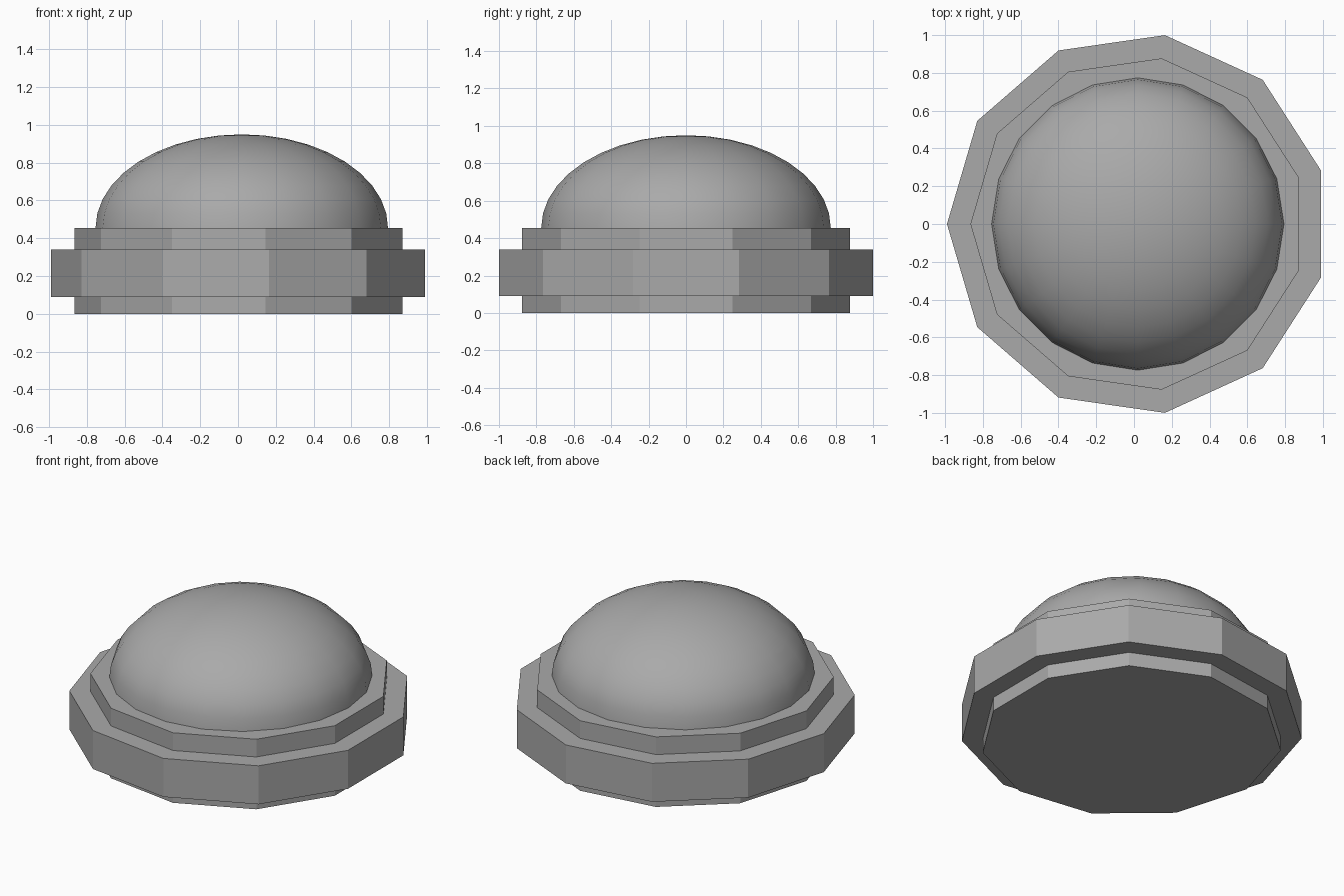
import bpy
import bmesh
import math
from mathutils import Matrix

cube = bpy.data.objects.get("Cube")
if cube:
    bpy.data.objects.remove(cube, do_unlink=True)

CENTRE_X = 0.02
SIDES = 11
BASE_TOP = 0.455

grey = bpy.data.materials.new("plain_grey")
grey.use_nodes = True
colour = (0.4, 0.4, 0.4, 1)
grey.diffuse_color = colour
grey.node_tree.nodes["Principled BSDF"].inputs["Base Color"].default_value = colour


def add_object(name, bm):
    mesh = bpy.data.meshes.new(name)
    bmesh.ops.recalc_face_normals(bm, faces=bm.faces)
    bm.to_mesh(mesh)
    bm.free()
    mesh.materials.append(grey)
    obj = bpy.data.objects.new(name, mesh)
    bpy.context.collection.objects.link(obj)
    return obj


def lathe(name, profile, sides, start):
    """Revolve (radius, height) points; a zero radius closes to a pole."""
    bm = bmesh.new()
    verts = [bm.verts.new((CENTRE_X + r * math.cos(start), r * math.sin(start), z))
             for r, z in profile]
    edges = [bm.edges.new(pair) for pair in zip(verts, verts[1:])]
    bmesh.ops.spin(bm, geom=verts + edges, cent=(CENTRE_X, 0, 0), axis=(0, 0, 1),
                   angle=math.tau, steps=sides)
    bmesh.ops.remove_doubles(bm, verts=bm.verts, dist=0.0001)
    # merge the flat fans of the stepped base into single caps
    bmesh.ops.dissolve_limit(bm, angle_limit=0.001, verts=bm.verts, edges=bm.edges)
    return add_object(name, bm)


# Stepped base: narrow foot, wide band, narrow collar
lathe("stepped_base",
      [(0, 0), (0.886, 0), (0.886, 0.09), (1.01, 0.09), (1.01, 0.34),
       (0.886, 0.34), (0.886, BASE_TOP), (0, BASE_TOP)], SIDES, math.pi)

# Flattened smooth dome sitting on the collar
bm = bmesh.new()
bmesh.ops.create_uvsphere(bm, u_segments=20, v_segments=20, radius=1)
lower = [v for v in bm.verts if v.co.z < -0.01]
bmesh.ops.delete(bm, geom=lower, context="VERTS")
bmesh.ops.transform(bm, verts=bm.verts, matrix=Matrix.Translation((CENTRE_X, 0, BASE_TOP))
                    @ Matrix.Diagonal((0.774, 0.774, 0.495, 1)))
dome = add_object("dome", bm)
for poly in dome.data.polygons:
    poly.use_smooth = True
